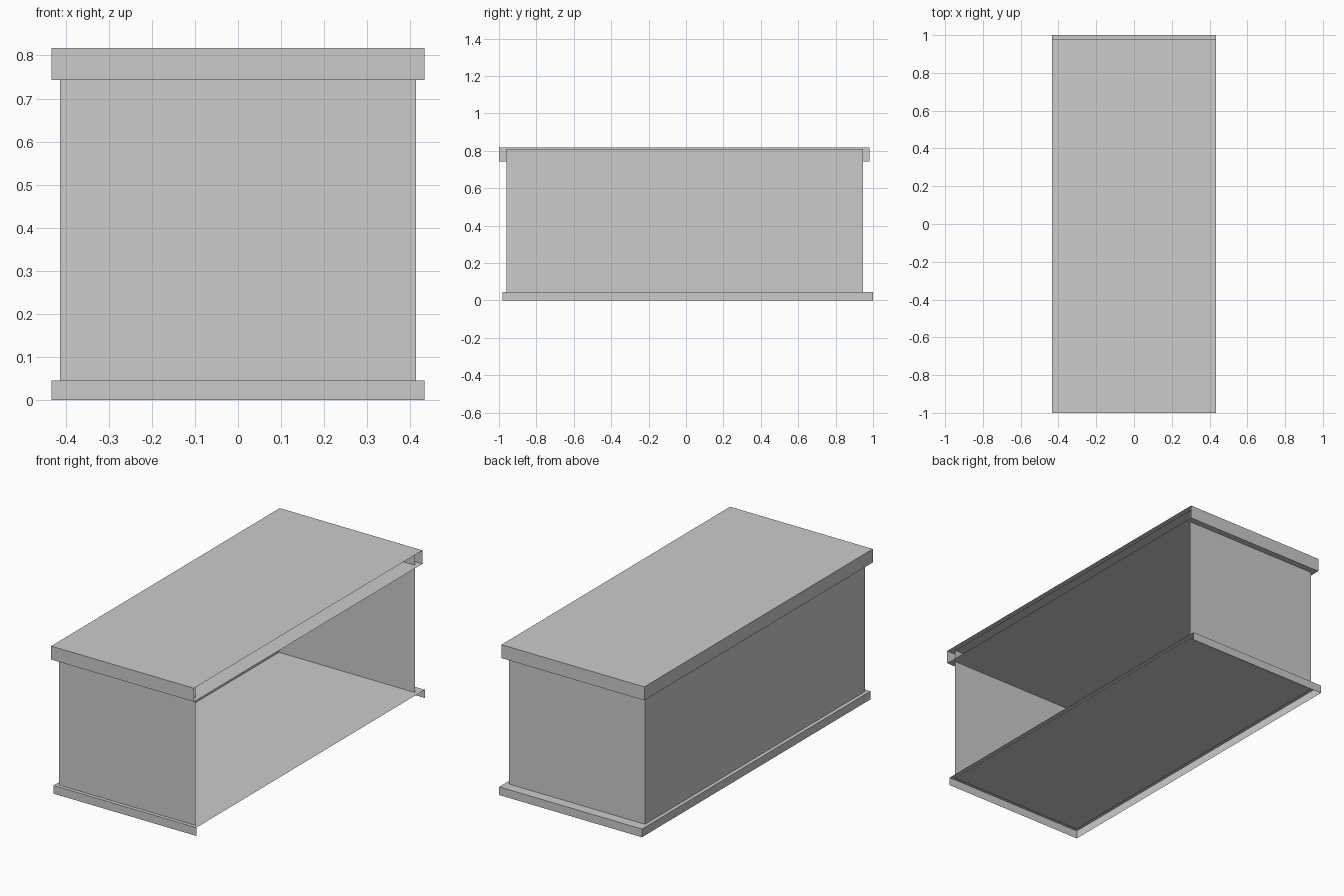
import bpy
import bmesh
from mathutils import Vector

default_cube = bpy.data.objects.get("Cube")
if default_cube:
    bpy.data.objects.remove(default_cube, do_unlink=True)

# One plain grey for the whole model
grey = bpy.data.materials.new("light grey")
grey.use_nodes = True
colour = (0.6, 0.6, 0.6, 1)
grey.diffuse_color = colour
grey.node_tree.nodes["Principled BSDF"].inputs["Base Color"].default_value = colour


def open_box(name, low, high, open_sides):
    """Thin sheet box between two corners, without the sides listed by direction."""
    low, high = Vector(low), Vector(high)
    bm = bmesh.new()
    bmesh.ops.create_cube(bm, size=1)
    bm.normal_update()
    missing = [f for f in bm.faces
               if any(f.normal.dot(Vector(side)) > 0.9 for side in open_sides)]
    bmesh.ops.delete(bm, geom=missing, context="FACES")
    bmesh.ops.scale(bm, vec=high - low, verts=bm.verts)
    bmesh.ops.translate(bm, vec=(low + high) / 2, verts=bm.verts)
    mesh = bpy.data.meshes.new(name)
    bm.to_mesh(mesh)
    bm.free()
    mesh.materials.append(grey)
    obj = bpy.data.objects.new(name, mesh)
    bpy.context.collection.objects.link(obj)
    return obj


LEFT = (1, 0, 0)
DOWN = (0, 0, -1)

# Plinth: hollow underneath and open on the left
open_box("base_plinth", (-0.433, -0.98, 0), (0.433, 1, 0.045), [LEFT, DOWN])

# Main body: open on the left so the inside shows
open_box("body_walls", (-0.413, -0.96, 0.04), (0.413, 0.945, 0.81), [LEFT])

# Overhanging cap: shallow box, open on the left
open_box("top_cap", (-0.433, -1, 0.743), (0.433, 0.98, 0.817), [LEFT])
